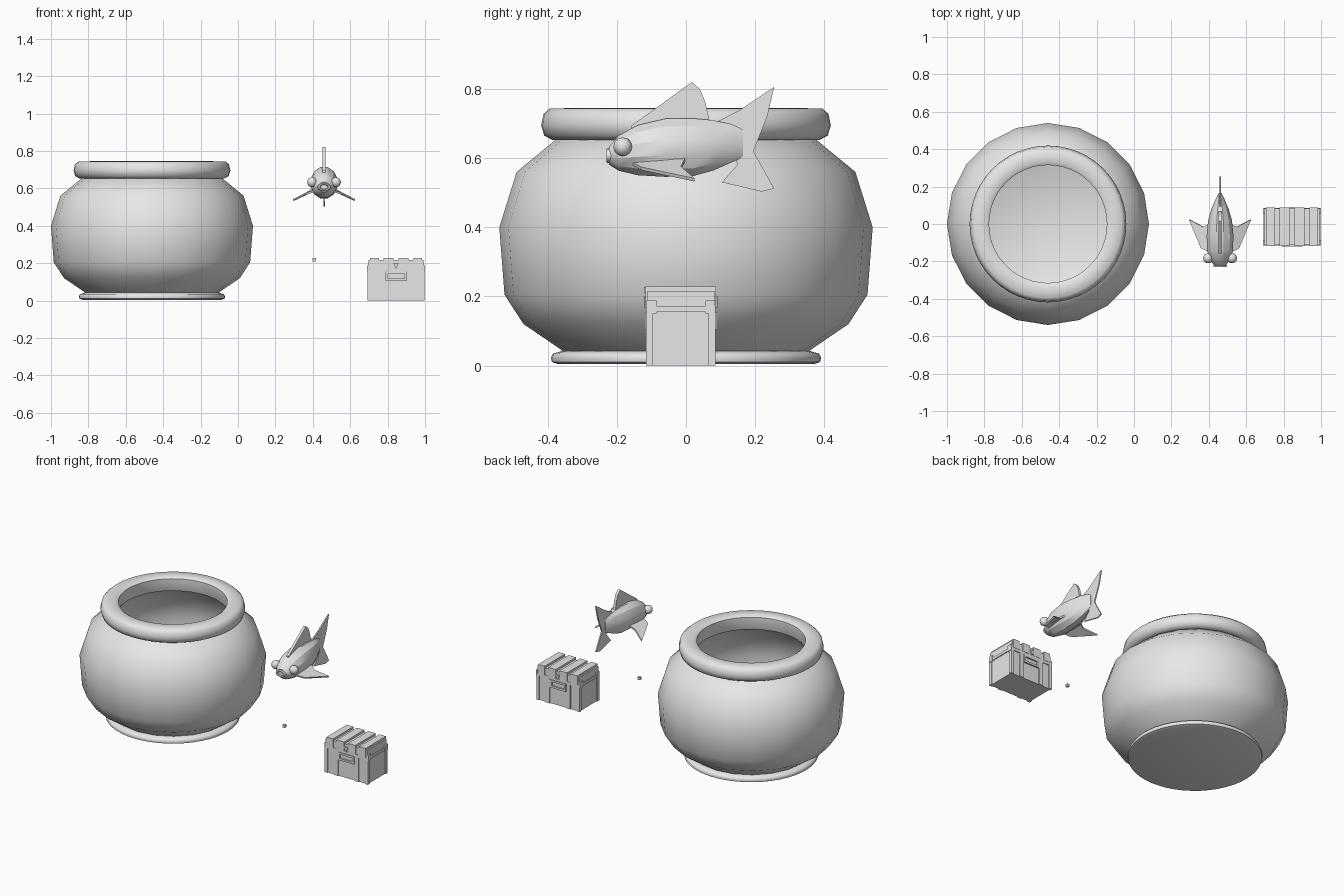
import bpy, bmesh, math
from mathutils import Vector, Matrix

cube = bpy.data.objects.get("Cube")
if cube:
    bpy.data.objects.remove(cube, do_unlink=True)

grey = bpy.data.materials.new("plain_grey")
grey.use_nodes = True
grey.diffuse_color = (0.8, 0.8, 0.8, 1)
grey.node_tree.nodes["Principled BSDF"].inputs["Base Color"].default_value = (0.8, 0.8, 0.8, 1)


def finish(name, bm, smooth=None):
    bmesh.ops.recalc_face_normals(bm, faces=bm.faces)
    mesh = bpy.data.meshes.new(name)
    bm.to_mesh(mesh)
    bm.free()
    mesh.materials.append(grey)
    ob = bpy.data.objects.new(name, mesh)
    bpy.context.collection.objects.link(ob)
    if smooth:
        bpy.ops.object.select_all(action='DESELECT')
        ob.select_set(True)
        bpy.context.view_layer.objects.active = ob
        bpy.ops.object.shade_smooth_by_angle(angle=math.radians(smooth))
    return ob


def loft(bm, rings):
    """Skin a list of closed rings of equal length."""
    loops = [[bm.verts.new(p) for p in ring] for ring in rings]
    n = len(loops[0])
    for a, b in zip(loops, loops[1:]):
        for i in range(n):
            j = (i + 1) % n
            bm.faces.new((a[i], a[j], b[j], b[i]))
    return loops


def lathe(name, profile, sides, closed=False, smooth=55):
    """Turn a radius/height profile around the bowl axis."""
    bm = bmesh.new()
    if closed:
        profile = profile + profile[:1]
    turns = [2 * math.pi * i / sides for i in range(sides)]
    loops = loft(bm, [[(BOWL_X + r * math.cos(t), r * math.sin(t), z) for t in turns]
                      for r, z in profile])
    if closed:
        bmesh.ops.remove_doubles(bm, verts=bm.verts, dist=1e-5)
    else:
        bm.faces.new(loops[0])
        bm.faces.new(loops[-1])
    return finish(name, bm, smooth)


def box(name, x, y, z):
    """Box from (min, max) pairs."""
    bm = bmesh.new()
    bmesh.ops.create_cube(bm, size=1)
    for v in bm.verts:
        v.co = [(lo + hi) / 2 + c * (hi - lo) for c, (lo, hi) in zip(v.co, (x, y, z))]
    return finish(name, bm)


def fin(name, points, thickness, side=1):
    """Thin plate through the points, placed relative to the fish centre plane."""
    bm = bmesh.new()
    bm.faces.new([bm.verts.new((FISH_X + side * x, y, z)) for x, y, z in points])
    ob = finish(name, bm)
    mod = ob.modifiers.new("thickness", 'SOLIDIFY')
    mod.thickness = thickness
    mod.offset = 0
    return ob


# Bowl: foot, hollow body and thick rim
BOWL_X = -0.46
lathe("bowl_foot", [(0.37, 0.004), (0.388, 0.01), (0.391, 0.022), (0.385, 0.034), (0.36, 0.042)], 48)
outer = [(0.34, 0.03), (0.37, 0.052), (0.47, 0.12), (0.525, 0.205), (0.54, 0.40), (0.49, 0.56), (0.375, 0.655)]
inner = [(0.335, 0.66), (0.47, 0.55), (0.52, 0.40), (0.505, 0.21), (0.45, 0.13), (0.34, 0.06)]
lathe("bowl_body", outer + inner, 20)
lathe("bowl_rim", [(0.32, 0.655), (0.385, 0.652), (0.41, 0.665), (0.419, 0.695), (0.412, 0.728),
                   (0.395, 0.743), (0.33, 0.745), (0.315, 0.735), (0.315, 0.665)], 48, closed=True)

# Fish body: elliptical sections as (y, half width, bottom, top)
FISH_X = 0.46
sections = [(-0.222, 0.03, 0.58, 0.635), (-0.195, 0.055, 0.562, 0.667), (-0.14, 0.072, 0.548, 0.698),
            (-0.06, 0.074, 0.543, 0.717), (0.02, 0.066, 0.545, 0.718), (0.08, 0.048, 0.562, 0.712),
            (0.13, 0.026, 0.585, 0.70), (0.165, 0.008, 0.60, 0.685)]
bm = bmesh.new()
rings = []
for y, w, low, high in sections:
    turns = [2 * math.pi * (i + 0.5) / 12 for i in range(12)]
    rings.append([(FISH_X + w * math.cos(t), y, (low + high) / 2 + (high - low) / 2 * math.sin(t))
                  for t in turns])
ends = loft(bm, rings)
bm.faces.new(ends[0])
bm.faces.new(ends[-1])
finish("fish_body", bm, 25)

# Lips: a flattened ring at the mouth
bm = bmesh.new()
lip_rings = []
for i in range(13):
    t = 2 * math.pi * i / 12
    out = Vector((math.cos(t), 0, math.sin(t) * 0.6))
    mid = Vector((FISH_X, -0.222, 0.607)) + out * 0.028
    lip_rings.append([mid + out * 0.009 * math.cos(a) + Vector((0, 0.01 * math.sin(a), 0))
                      for a in (k * math.pi / 3 for k in range(6))])
loft(bm, lip_rings)
bmesh.ops.remove_doubles(bm, verts=bm.verts, dist=1e-5)
finish("fish_lips", bm, 60)

# Fish fins
fin("dorsal_fin", [(0, -0.157, 0.68), (0, -0.157, 0.695), (0, -0.07, 0.757), (0, 0.017, 0.82),
                   (0, 0.04, 0.80), (0, 0.055, 0.765), (0, 0.07, 0.70)], 0.016)
fin("tail_fin", [(0, 0.08, 0.70), (0, 0.157, 0.74), (0, 0.255, 0.806), (0, 0.235, 0.72),
                 (0, 0.195, 0.62), (0, 0.255, 0.512), (0, 0.22, 0.503), (0, 0.104, 0.53),
                 (0, 0.15, 0.583), (0, 0.12, 0.63)], 0.008)
for side, label in ((1, "left"), (-1, "right")):
    fin(label + "_pectoral_fin", [(0.05, -0.155, 0.585), (0.10, -0.13, 0.57), (0.165, 0.025, 0.537),
                                  (0.09, -0.015, 0.572), (0.05, 0.0, 0.60)], 0.01, side)
    bm = bmesh.new()
    bmesh.ops.create_uvsphere(bm, u_segments=14, v_segments=8, radius=0.027,
                              matrix=Matrix.Translation((FISH_X + side * 0.064, -0.183, 0.633)))
    finish(label + "_eye", bm, 60)

# Small floating cube
box("pebble_cube", (0.399, 0.416), (-0.122, -0.105), (0.21, 0.227))

# Chest: box, lid, rim band
CX, CY = 0.845, -0.015
box("chest_box", (CX - 0.147, CX + 0.147), (CY - 0.094, CY + 0.094), (0, 0.16))
box("chest_lid", (CX - 0.147, CX + 0.147), (CY - 0.097, CY + 0.097), (0.16, 0.216))
box("chest_band", (CX - 0.153, CX + 0.153), (CY - 0.1, CY + 0.1), (0.155, 0.172))

# Lid straps, corner posts, wall battens, end clasps
for side, label in ((1, "left"), (-1, "right")):
    for offset, half, part in ((0.115, 0.023, "outer"), (0.04, 0.026, "inner")):
        mid = CX + side * offset
        box(f"{label}_{part}_lid_strap", (mid - half, mid + half), (CY - 0.102, CY + 0.102), (0.172, 0.229))
    for face, where in ((-1, "front"), (1, "back")):
        x, y = CX + side * 0.143, CY + face * 0.09
        box(f"{label}_{where}_post", (x - 0.01, x + 0.01), (y - 0.01, y + 0.01), (0, 0.155))
        x = CX + side * 0.073
        box(f"{label}_{where}_batten", (x - 0.014, x + 0.014), (y - 0.01, y + 0.01), (0, 0.155))
        y = CY + face * 0.085
        box(f"{label}_{where}_clasp", (CX + side * 0.15 - 0.006, CX + side * 0.15 + 0.006),
            (y - 0.014, y + 0.014), (0.15, 0.188))

# Handles and pointed latches on both long walls
for face, where in ((-1, "front"), (1, "back")):
    y = CY + face * 0.098
    depth = (y - 0.006, y + 0.006)
    box(where + "_handle_bar", (CX - 0.055, CX + 0.055), depth, (0.105, 0.117))
    box(where + "_handle_top", (CX - 0.055, CX + 0.055), depth, (0.143, 0.155))
    for side, label in ((1, "left"), (-1, "right")):
        x = CX + side * 0.05
        box(f"{where}_handle_{label}", (x - 0.006, x + 0.006), depth, (0.105, 0.15))
    bm = bmesh.new()
    y = CY + face * 0.102
    loops = loft(bm, [[(CX - 0.014, yy, 0.2), (CX + 0.014, yy, 0.2), (CX, yy, 0.168)]
                      for yy in (y - 0.004, y + 0.004)])
    for loop in loops:
        bm.faces.new(loop)
    finish(where + "_latch", bm)
